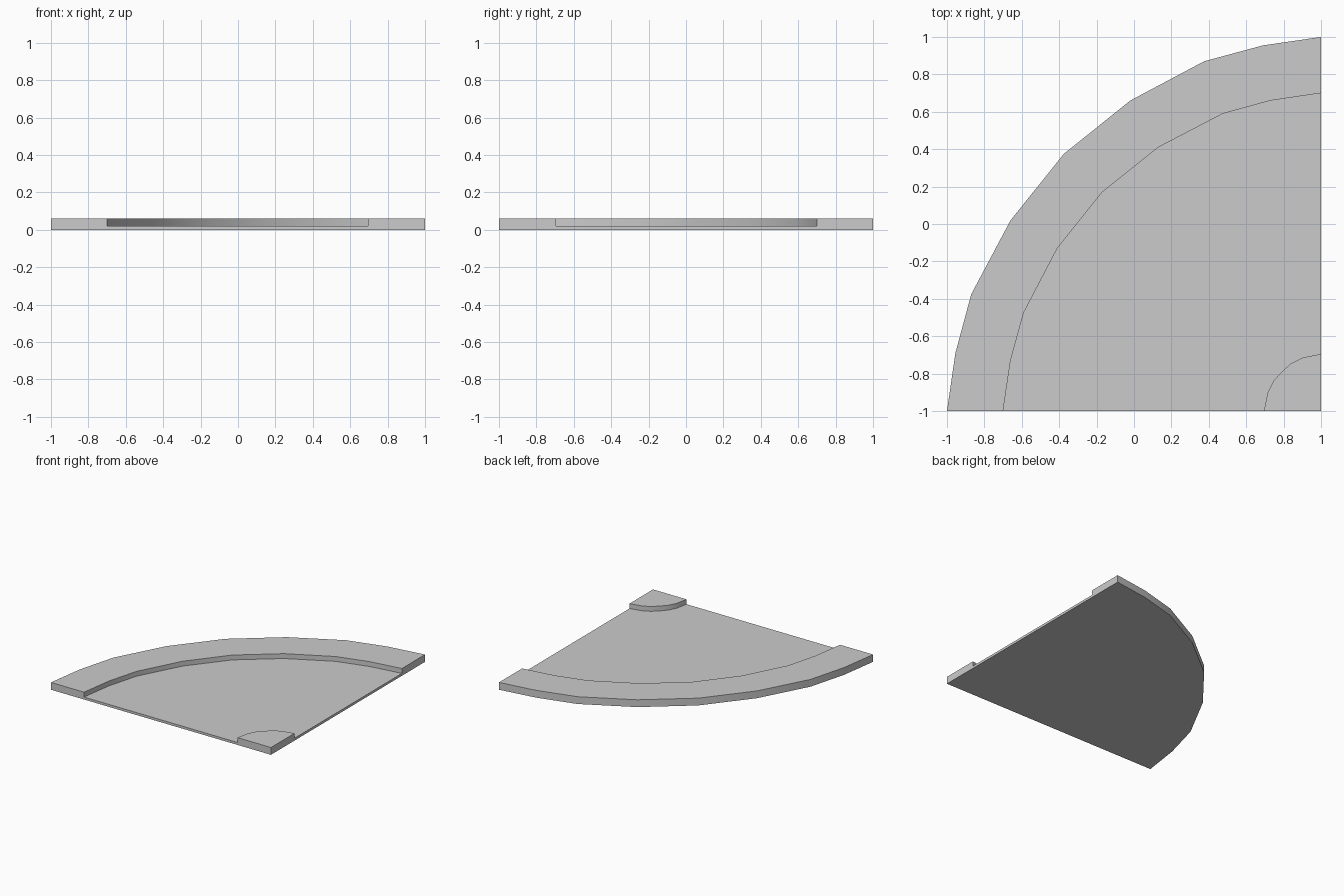
import bpy
import bmesh
import math

if "Cube" in bpy.data.objects:
    bpy.data.objects.remove(bpy.data.objects["Cube"], do_unlink=True)

# One plain concrete colour
concrete = bpy.data.materials.new("light_grey_concrete")
concrete.use_nodes = True
GREY = (0.6, 0.6, 0.6, 1)
concrete.diffuse_color = GREY
concrete.node_tree.nodes["Principled BSDF"].inputs["Base Color"].default_value = GREY

KERB_HEIGHT = 0.06
ROAD_HEIGHT = 0.02
CORNER = (1, -1)


def quarter_arc(half):
    """Mirror half a bend across its diagonal; points are offsets from the corner."""
    whole = half + [(b, a) for a, b in reversed(half[:-1])]
    return [(CORNER[0] - a, CORNER[1] + b) for a, b in whole]


def slab(name, outline, height):
    """Extrude a flat outline upward from the ground."""
    bm = bmesh.new()
    base = bm.faces.new([bm.verts.new((x, y, 0)) for x, y in outline])
    top = bmesh.ops.extrude_face_region(bm, geom=[base], use_keep_orig=True)["geom"]
    bmesh.ops.translate(bm, vec=(0, 0, height),
                        verts=[v for v in top if isinstance(v, bmesh.types.BMVert)])
    bmesh.ops.recalc_face_normals(bm, faces=bm.faces)
    mesh = bpy.data.meshes.new(name)
    bm.to_mesh(mesh)
    bm.free()
    mesh.materials.append(concrete)
    obj = bpy.data.objects.new(name, mesh)
    bpy.context.collection.objects.link(obj)
    bpy.ops.object.select_all(action="DESELECT")
    obj.select_set(True)
    bpy.context.view_layer.objects.active = obj
    bpy.ops.object.shade_smooth_by_angle(angle=math.radians(30))
    return obj


# Bend lines, from the front edge round to the side edge
outer_edge = quarter_arc([(2, 0), (1.955, 0.31), (1.87, 0.625), (1.66, 1.02), (1.375, 1.375)])
kerb_edge = quarter_arc([(1.7, 0), (1.66, 0.27), (1.59, 0.525), (1.41, 0.87), (1.17, 1.17)])
island_edge = quarter_arc([(0.305, 0), (0.285, 0.1), (0.255, 0.16), (0.21, 0.21)])

# Raised kerb round the outside, corner island, and the lower road between them
slab("outer_kerb", outer_edge + kerb_edge[::-1], KERB_HEIGHT)
slab("corner_island", island_edge + [CORNER], KERB_HEIGHT)
slab("road_surface", kerb_edge + island_edge[::-1], ROAD_HEIGHT)
